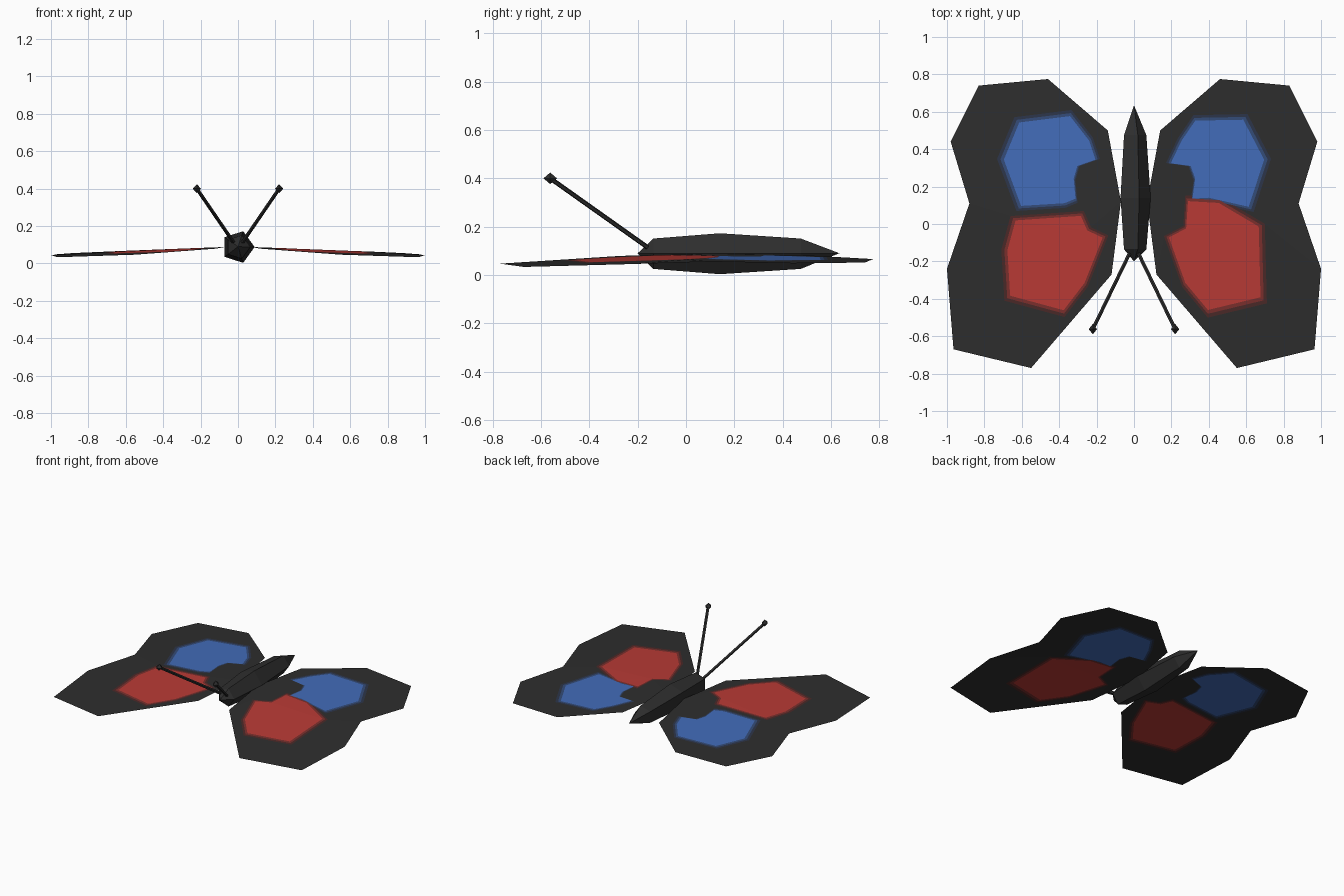
import bpy, bmesh, math
from mathutils import Vector
from mathutils.geometry import delaunay_2d_cdt

if "Cube" in bpy.data.objects:
    bpy.data.objects.remove(bpy.data.objects["Cube"])


def material(name, rgb):
    m = bpy.data.materials.new(name)
    m.diffuse_color = (*rgb, 1)
    m.use_nodes = True
    m.node_tree.nodes["Principled BSDF"].inputs["Base Color"].default_value = m.diffuse_color
    return m


CHARCOAL = material("charcoal", (0.027, 0.027, 0.027))
WING_MATS = [
    CHARCOAL,
    material("navy", (0.026, 0.036, 0.068)),
    material("dark blue", (0.034, 0.072, 0.19)),
    material("blue", (0.055, 0.150, 0.490)),
    material("maroon", (0.070, 0.022, 0.021)),
    material("dark red", (0.200, 0.029, 0.026)),
    material("red", (0.490, 0.043, 0.036)),
]


def add_object(name, bm, mats):
    me = bpy.data.meshes.new(name)
    bm.to_mesh(me)
    bm.free()
    for m in mats:
        me.materials.append(m)
    ob = bpy.data.objects.new(name, me)
    bpy.context.collection.objects.link(ob)
    return ob


# Wing outline (right side) and the painted patches, as plan-view polygons
OUTLINE = [(0.07, 0.12), (0.14, 0.50), (0.46, 0.775), (0.83, 0.74), (0.98, 0.44),
           (0.88, 0.11), (1.0, -0.24), (0.965, -0.67), (0.55, -0.77), (0.12, -0.27)]
BLUE = {
    1: [(.325, .56), (.59, .565), (.705, .345), (.62, .085), (.40, .135), (.31, .13),
        (.325, .24), (.30, .31), (.19, .325), (.25, .45)],
    -1: [(-.62, .55), (-.34, .585), (-.235, .45), (-.20, .345), (-.30, .31),
         (-.32, .24), (-.31, .13), (-.37, .105), (-.61, .09), (-.705, .345)],
}
RED = {
    1: [(.285, .13), (.455, .12), (.675, -.01), (.685, -.40), (.395, -.47),
        (.27, -.32), (.18, -.07), (.275, -.02)],
    -1: [(-.28, .05), (-.64, .025), (-.685, -.14), (-.67, -.39), (-.375, -.47),
         (-.26, -.32), (-.16, -.07), (-.245, -.03)],
}


def scaled(poly, s):
    c = sum((Vector(p) for p in poly), Vector((0, 0))) / len(poly)
    return [c + (Vector(p) - c) * s for p in poly]


def ccw(poly):
    area = sum(a[0] * b[1] - b[0] * a[1] for a, b in zip(poly, poly[1:] + poly[:1]))
    return poly if area > 0 else poly[::-1]


def wing_height(x, y):
    return 0.092 - 0.04 * abs(x) + (0.03 * y if y < 0 else -0.01 * y)


# Wings: thin sheets with the patches and their soft borders cut in as faces
def wing(name, side):
    layers = [([(side * x, y) for x, y in OUTLINE], 0)]
    for step, s in enumerate((1.09, 1.03, 0.97)):
        layers.append((scaled(BLUE[side], s), 1 + step))
        layers.append((scaled(RED[side], s), 4 + step))
    pts, loops = [], []
    for poly, _ in layers:
        loops.append(list(range(len(pts), len(pts) + len(poly))))
        pts += [Vector(p) for p in ccw(poly)]
    verts, _, faces, _, _, origin = delaunay_2d_cdt(pts, [], loops, 1, 1e-5)
    bm = bmesh.new()
    vs = [bm.verts.new((v.x, v.y, wing_height(v.x, v.y))) for v in verts]
    for f, src in zip(faces, origin):
        if src:
            face = bm.faces.new([vs[i] for i in f])
            face.material_index = layers[max(src)][1]
            face.normal_update()
            if face.normal.z < 0:
                face.normal_flip()
    add_object(name, bm, WING_MATS)


wing("right_wing", 1)
wing("left_wing", -1)

# Body: five-sided spindle along y
bm = bmesh.new()
rings = []
for y, r in [(-0.135, 0.066), (0.14, 0.089), (0.475, 0.066)]:
    rings.append([bm.verts.new((r * math.cos(k * math.tau / 5), y,
                                0.088 + r * math.sin(k * math.tau / 5))) for k in range(5)])
head = bm.verts.new((0, -0.20, 0.09))
tail = bm.verts.new((0, 0.635, 0.09))
for k in range(5):
    n = (k + 1) % 5
    bm.faces.new((head, rings[0][k], rings[0][n]))
    bm.faces.new((tail, rings[2][n], rings[2][k]))
    for a, b in zip(rings, rings[1:]):
        bm.faces.new((a[k], b[k], b[n], a[n]))
bmesh.ops.recalc_face_normals(bm, faces=bm.faces)
add_object("body", bm, [CHARCOAL])


# Antennae: slim rods with diamond tips
def antenna(name, side):
    base, tip = Vector((side * 0.025, -0.16, 0.115)), Vector((side * 0.22, -0.562, 0.40))
    axis = tip - base
    bm = bmesh.new()
    rod = bmesh.ops.create_cone(bm, cap_ends=True, segments=5, radius1=0.01, radius2=0.01,
                                depth=axis.length)["verts"]
    turn = axis.to_track_quat('Z', 'Y').to_matrix()
    for v in rod:
        v.co = turn @ v.co + (base + tip) / 2
    add_object(name + "_antenna", bm, [CHARCOAL])
    bm = bmesh.new()
    eq = [bm.verts.new(tip + Vector(o)) for o in
          ((0.022, 0, 0), (0, 0.028, 0), (-0.022, 0, 0), (0, -0.028, 0))]
    for z in (0.024, -0.024):
        apex = bm.verts.new(tip + Vector((0, 0, z)))
        for k in range(4):
            bm.faces.new((eq[k], eq[(k + 1) % 4], apex))
    bmesh.ops.recalc_face_normals(bm, faces=bm.faces)
    add_object(name + "_antenna_tip", bm, [CHARCOAL])


antenna("right", 1)
antenna("left", -1)
